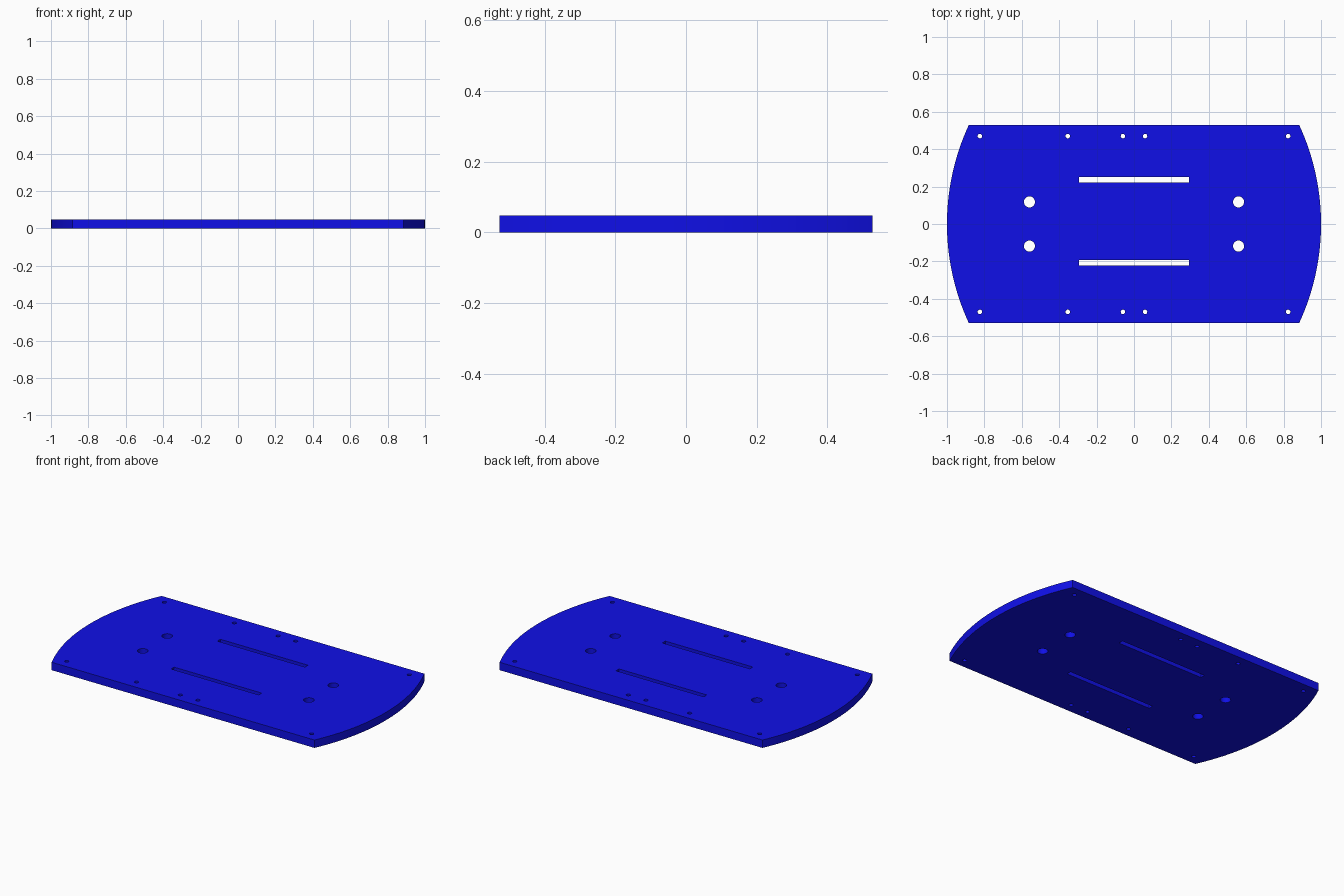
import bpy, bmesh
from math import sin, cos, asin, pi

if "Cube" in bpy.data.objects:
    bpy.data.objects.remove(bpy.data.objects["Cube"])

T = 0.048                  # plate thickness
HW, CX = 0.528, 0.884      # half width, corner x
SAG = 1 - CX
R = (HW**2 + SAG**2) / (2 * SAG)   # radius of the bowed ends

bm = bmesh.new()


def loop(points):
    vs = [bm.verts.new((x, y, 0)) for x, y in points]
    for a, b in zip(vs, vs[1:] + vs[:1]):
        bm.edges.new((a, b))


def hole(x, y, r, n):
    loop([(x + r * cos(2 * pi * i / n), y + r * sin(2 * pi * i / n)) for i in range(n)])


# Outline: straight sides, arced ends
a, n = asin(HW / R), 32
arc = [-a + 2 * a * i / n for i in range(n + 1)]
right = [(1 - R + R * cos(t), R * sin(t)) for t in arc]
loop(right + [(-x, -y) for x, y in right])

# Screw holes along both long edges
for x in (-0.824, -0.354, -0.059, 0.059, 0.824):
    for y in (-0.47, 0.47):
        hole(x, y, 0.012, 24)

# Four larger mounting holes
for x in (-0.559, 0.559):
    for y in (-0.118, 0.118):
        hole(x, y, 0.0295, 32)

# Two long slots
for y0, y1 in ((0.222, 0.251), (-0.222, -0.193)):
    loop([(-0.295, y0), (0.295, y0), (0.295, y1), (-0.295, y1)])

# Fill between the loops and extrude to thickness
bmesh.ops.triangle_fill(bm, use_beauty=True, edges=bm.edges[:], normal=(0, 0, 1))
ext = bmesh.ops.extrude_face_region(bm, geom=bm.faces[:], use_keep_orig=True)
bmesh.ops.translate(bm, vec=(0, 0, T),
                    verts=[g for g in ext["geom"] if isinstance(g, bmesh.types.BMVert)])
bmesh.ops.recalc_face_normals(bm, faces=bm.faces[:])

mesh = bpy.data.meshes.new("base_plate")
bm.to_mesh(mesh)
bm.free()
plate = bpy.data.objects.new("base_plate", mesh)
bpy.context.collection.objects.link(plate)

# Blue finish
blue = bpy.data.materials.new("blue")
blue.diffuse_color = (0.005, 0.005, 0.8, 1)
blue.use_nodes = True
blue.node_tree.nodes["Principled BSDF"].inputs["Base Color"].default_value = blue.diffuse_color
mesh.materials.append(blue)

# Smooth arcs, sharp edges
bpy.context.view_layer.objects.active = plate
plate.select_set(True)
bpy.ops.object.shade_smooth_by_angle()
